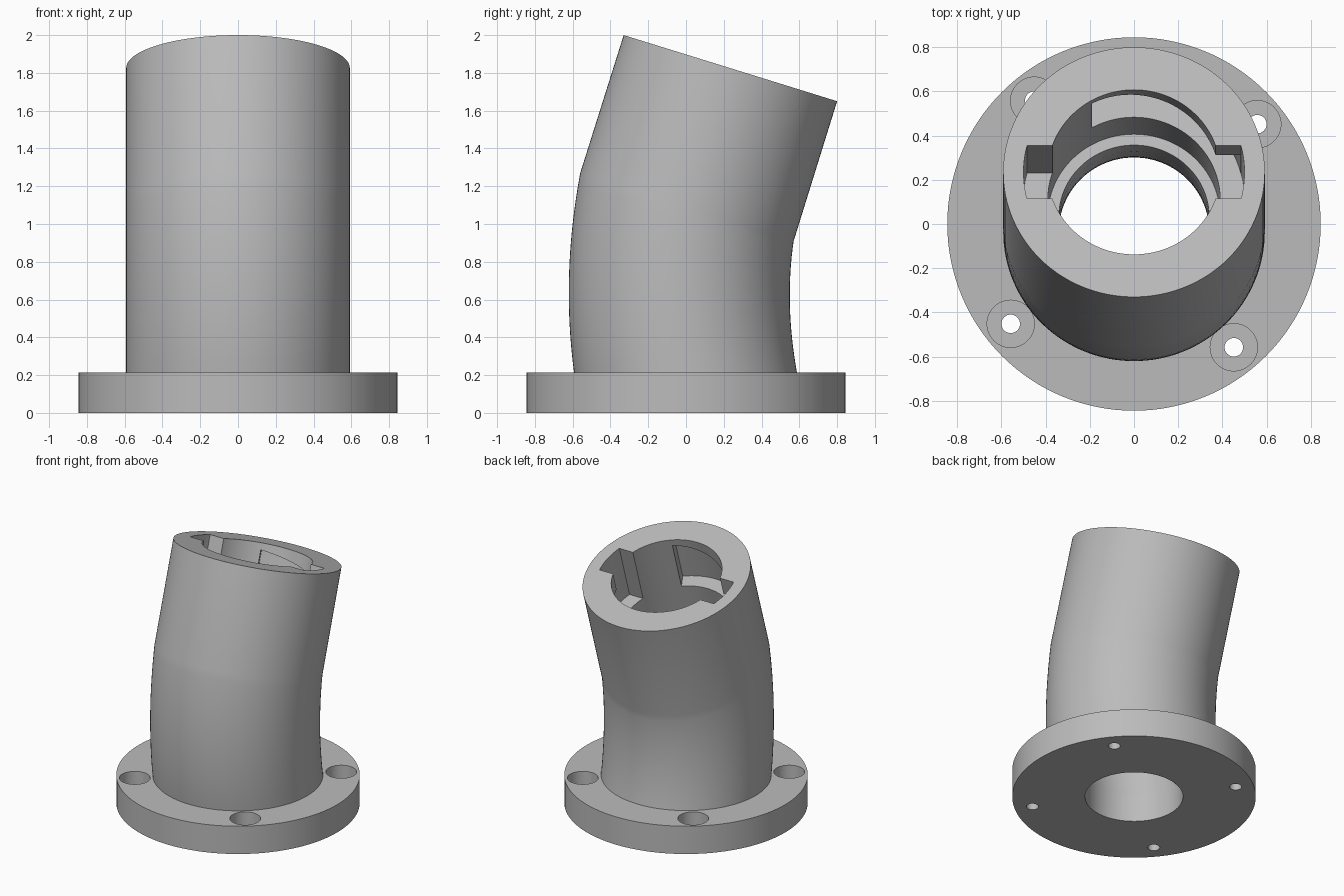
import bpy, bmesh, math
from mathutils import Matrix, Vector

cube = bpy.data.objects.get("Cube")
if cube:
    bpy.data.objects.remove(cube, do_unlink=True)

SEG = 128
FLANGE_TOP = 0.213
BORE = 0.34

grey = bpy.data.materials.new("light_grey")
grey.use_nodes = True
grey.diffuse_color = (0.5, 0.5, 0.5, 1)
grey.node_tree.nodes["Principled BSDF"].inputs["Base Color"].default_value = (0.5, 0.5, 0.5, 1)


def finish(name, bm):
    bmesh.ops.recalc_face_normals(bm, faces=bm.faces)
    mesh = bpy.data.meshes.new(name)
    bm.to_mesh(mesh)
    bm.free()
    obj = bpy.data.objects.new(name, mesh)
    bpy.context.collection.objects.link(obj)
    mesh.materials.append(grey)
    return obj


def skin(name, rings):
    """Closed solid through a list of point rings."""
    bm = bmesh.new()
    loops = [[bm.verts.new(p) for p in ring] for ring in rings]
    n = len(loops[0])
    for a, b in zip(loops, loops[1:]):
        for i in range(n):
            j = (i + 1) % n
            bm.faces.new((a[i], a[j], b[j], b[i]))
    bm.faces.new(loops[0])
    bm.faces.new(loops[-1])
    return finish(name, bm)


def cylinder(name, r, z0, z1, x=0, y=0, seg=SEG):
    turn = [2 * math.pi * i / seg for i in range(seg)]
    return skin(name, [[(x + r * math.cos(a), y + r * math.sin(a), z) for a in turn]
                       for z in (z0, z1)])


def cut(obj, cutters):
    """Subtract the cutters, bake the result and drop the cutters."""
    for c in cutters:
        c.hide_render = True
        mod = obj.modifiers.new("cut", "BOOLEAN")
        mod.operation, mod.solver, mod.object = "DIFFERENCE", "EXACT", c
    bpy.context.view_layer.update()
    graph = bpy.context.evaluated_depsgraph_get()
    mesh = bpy.data.meshes.new_from_object(obj.evaluated_get(graph))
    obj.modifiers.clear()
    obj.data = mesh
    for c in cutters:
        bpy.data.objects.remove(c, do_unlink=True)


def smooth(obj):
    bpy.ops.object.select_all(action="DESELECT")
    obj.select_set(True)
    bpy.context.view_layer.objects.active = obj
    bpy.ops.object.shade_smooth_by_angle(angle=math.radians(30))


# Flange with centre bore and four counterbored screw holes
flange = cylinder("flange", 0.845, 0, FLANGE_TOP)
holes = [cylinder("bore_cutter", BORE, -0.1, 0.4)]
for k in range(4):
    a = math.radians(39 + 90 * k)
    x, y = 0.718 * math.cos(a), 0.718 * math.sin(a)
    holes.append(cylinder("screw_cutter", 0.042, -0.1, 0.4, x, y, 32))
    holes.append(cylinder("counterbore_cutter", 0.107, 0.085, 0.4, x, y, 48))
cut(flange, holes)
smooth(flange)


# Bent tube: the front and back edge curves carry circular sections
def through(p, q, r, mid, t):
    """Quadratic through p at 0, q at mid and r at 1."""
    return (p * (t - mid) * (t - 1) / mid + q * t * (t - 1) / (mid * (mid - 1))
            + r * t * (t - mid) / (1 - mid))


front = [Vector(v) for v in ((0, -0.592, 0.21), (0, -0.62, 0.70), (0, -0.56, 1.27))]
back = [Vector(v) for v in ((0, 0.588, 0.21), (0, 0.55, 0.57), (0, 0.57, 0.91))]
top_front, top_back = Vector((0, -0.33, 2.0)), Vector((0, 0.8, 1.65))


def section(f, b, radius):
    mid, half = (f + b) / 2, (b - f) / 2 * radius / 0.592
    side = Vector((radius, 0, 0))
    turn = [2 * math.pi * i / SEG for i in range(SEG)]
    return [mid + side * math.cos(a) + half * math.sin(a) for a in turn]


def bent(name, radius, start):
    steps = [start + (1 - start) * i / 16 for i in range(17)]
    rings = [section(through(*front, 0.47, t), through(*back, 0.5, t), radius) for t in steps]
    return skin(name, rings + [section(top_front, top_back, radius)])


tube = bent("bent_tube", 0.592, 0)

# Socket cutters, made in the frame of the slanted top face
tilt = math.atan2(top_front.z - top_back.z, top_back.y - top_front.y)
frame = Matrix.Translation((top_front + top_back) / 2) @ Matrix.Rotation(-tilt, 4, "X")
FLOOR = -0.42
socket = cylinder("socket_cutter", 0.39, -0.68, 0.2)
cutters = [socket]
for turn in (0, math.pi):
    spin = Matrix.Rotation(turn, 4, "Z")
    # Straight entry slot
    edge = math.asin(0.125 / 0.5)
    outline = [(0.2, -0.125), (0.2, 0.125)]
    for i in range(13):
        a = edge - 2 * edge * i / 12
        outline.append((0.5 * math.cos(a), 0.5 * math.sin(a)))
    slot = skin("slot_cutter", [[(x, y, z) for x, y in outline] for z in (FLOOR, 0.2)])
    # Turning groove under a lip that thins toward the stop
    rings = []
    for i in range(41):
        u = i / 40
        a = math.radians(10 + 109 * u)
        lip = -0.15 + 0.1 * u
        rings.append([(r * math.cos(a), r * math.sin(a), z) for r, z in
                      ((0.3, FLOOR), (0.499, FLOOR), (0.499, lip), (0.3, lip))])
    groove = skin("groove_cutter", rings)
    for c in (slot, groove):
        c.data.transform(spin)
        cutters.append(c)
for c in cutters:
    c.data.transform(frame)
cutters.append(bent("passage_cutter", BORE, -0.06))
cut(tube, cutters)
smooth(tube)
